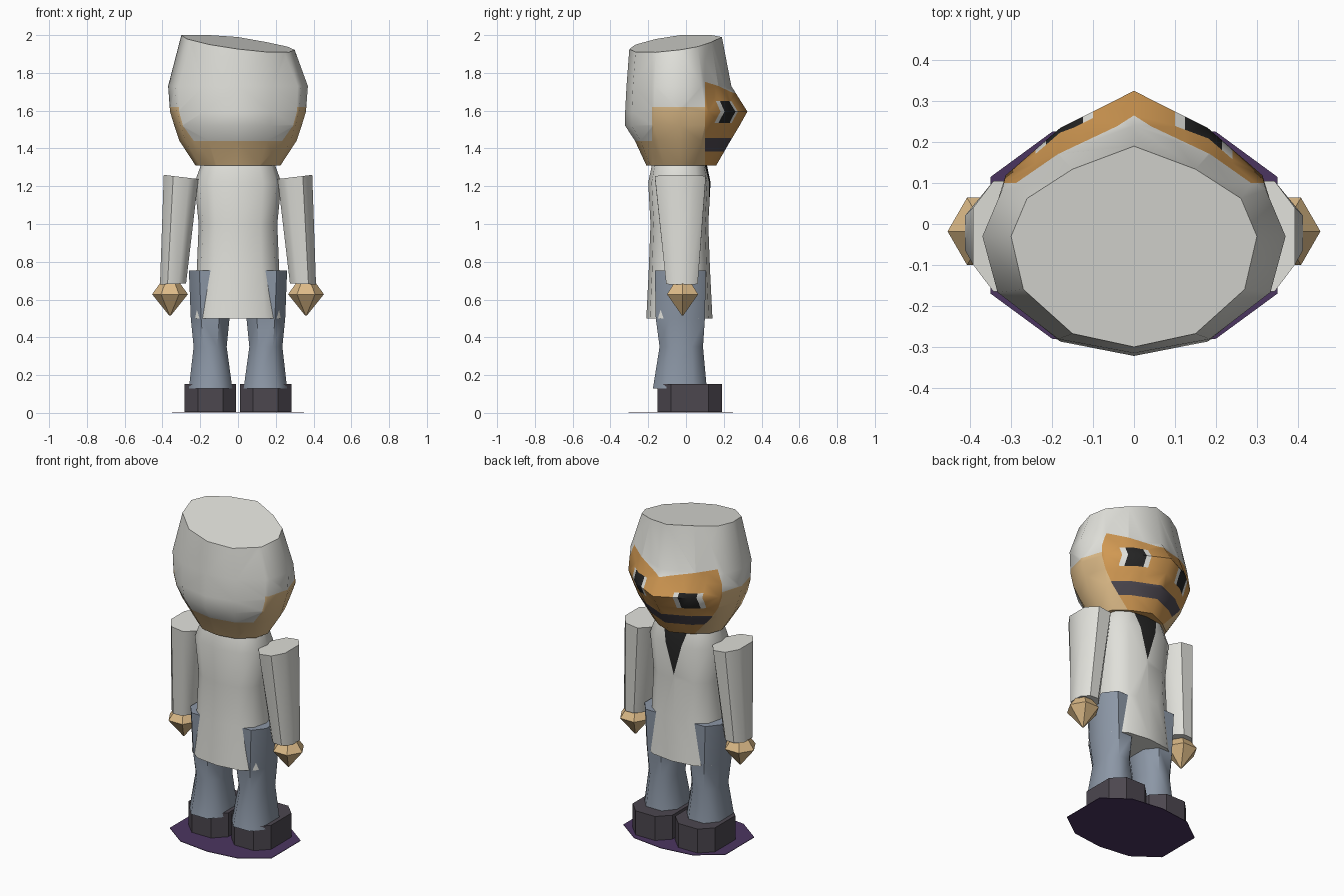
import bpy, bmesh, math
from mathutils import Vector

if "Cube" in bpy.data.objects:
    bpy.data.objects.remove(bpy.data.objects["Cube"])


def mat(name, hex_code):
    m = bpy.data.materials.new(name)
    srgb = [int(hex_code[i:i + 2], 16) / 255 for i in (0, 2, 4)]
    m.diffuse_color = [((c + 0.055) / 1.055) ** 2.4 for c in srgb] + [1]
    m.use_nodes = True
    m.node_tree.nodes["Principled BSDF"].inputs["Base Color"].default_value = m.diffuse_color
    return m


WHITE = mat("white", "E0E0DA")
TAN = mat("tan_skin", "DDBB88")
ORANGE = mat("orange_face", "D09852")
BLACK = mat("black", "242424")
DARK = mat("dark_grey", "4C474F")
BLUE = mat("blue_grey", "8C97A6")
PURPLE = mat("dark_purple", "4B3560")


def loft(rings):
    """Skin a list of point rings into a closed bmesh."""
    bm = bmesh.new()
    rows = [[bm.verts.new(p) for p in r] for r in rings]
    n = len(rows[0])
    for a, b in zip(rows, rows[1:]):
        for i in range(n):
            j = (i + 1) % n
            bm.faces.new((a[i], a[j], b[j], b[i]))
    bm.faces.new(rows[0][::-1])
    bm.faces.new(rows[-1])
    bmesh.ops.recalc_face_normals(bm, faces=bm.faces)
    return bm


def cut(bm, co, no, test):
    """Slice only the faces whose centre passes the test."""
    faces = [f for f in bm.faces if test(f.calc_center_median())]
    geom = set(faces)
    for f in faces:
        geom.update(f.edges)
        geom.update(f.verts)
    bmesh.ops.bisect_plane(bm, geom=list(geom), dist=1e-5,
                           plane_co=Vector(co), plane_no=Vector(no))


def finish(name, bm, mats, angle=50, rule=None):
    if rule:
        for f in bm.faces:
            f.material_index = rule(f.calc_center_median())
    me = bpy.data.meshes.new(name)
    bm.to_mesh(me)
    bm.free()
    for m in mats:
        me.materials.append(m)
    ob = bpy.data.objects.new(name, me)
    bpy.context.collection.objects.link(ob)
    bpy.ops.object.select_all(action='DESELECT')
    ob.select_set(True)
    bpy.context.view_layer.objects.active = ob
    bpy.ops.object.shade_smooth_by_angle(angle=math.radians(angle))
    return ob


def octagon(s, x0, x1, y0, y1, z_in, z_out, cx, cy):
    """Chamfered rectangle on side s, height sloping from inner to outer x."""
    pts = [(x0 + cx, y0), (x1 - cx, y0), (x1, y0 + cy), (x1, y1 - cy),
           (x1 - cx, y1), (x0 + cx, y1), (x0, y1 - cy), (x0, y0 + cy)]
    return [(s * x, y, z_in + (z_out - z_in) * (x - x0) / (x1 - x0)) for x, y in pts]


# Head: twelve-sided rings, pointed towards +y, with a tilted crown
HALF = [(0, 1), (.5, .745), (.87, .42), (1, 0), (.9, -.48), (.5, -.88), (0, -1)]
OUTLINE = HALF + [(-x, y) for x, y in HALF[-2:0:-1]]


def head_ring(z, rx, front, back):
    ring = []
    for u, v in OUTLINE:
        x = u * rx
        y = -.03 + v * ((front + .03) if v > 0 else (-.03 - back))
        ring.append((x, y, z if z else min(2.0, 1.965 + .13 * (y - x))))
    return ring


head = loft([head_ring(1.31, .225, .16, -.21), head_ring(1.44, .31, .235, -.27),
             head_ring(1.52, .337, .283, -.322), head_ring(1.595, .36, .325, -.322),
             head_ring(1.73, .37, .24, -.315), head_ring(0, .30, .19, -.30)])
bmesh.ops.triangulate(head, faces=[f for f in head.faces if len(f.verts) == 4])


def below_top(c):
    return c.z < 1.9


def on_face(c):
    return c.y > .1 and c.z < 1.9


cut(head, (0, .1, 0), (0, 1, 0), below_top)
cut(head, (0, -.18, 0), (0, 1, 0), below_top)
cut(head, (0, 0, 1.62), (0, 0, 1), lambda c: -.18 < c.y < .1)
# Hairline, mouth and eye edges
for s in (-1, 1):
    cut(head, (0, 0, 1.69), (-.22 * s, 0, 1), lambda c: on_face(c) and c.x * s > 0)
for z in (1.385, 1.455):
    cut(head, (0, 0, z), (0, 0, 1), on_face)
EYE_Z = {1: (1.535, 1.65), -1: (1.515, 1.62)}
for s in (-1, 1):
    for x in (.10, .125, .215, .24):
        cut(head, (s * x, 0, 0), (1, 0, 0),
            lambda c: on_face(c) and c.x * s > 0 and 1.455 < c.z < 1.75)
    for z in EYE_Z[s]:
        cut(head, (0, 0, z), (0, 0, 1), lambda c: on_face(c) and .10 < c.x * s < .24)


def head_colour(c):
    if c.y < -.18:
        return 0 if c.z > 1.44 else 1
    if c.y < .1:
        return 0 if c.z > 1.62 else 1
    if c.z > 1.69 + .22 * abs(c.x):
        return 0
    lo, hi = EYE_Z[1 if c.x > 0 else -1]
    if lo < c.z < hi and .10 < abs(c.x) < .24:
        return 3 if .125 < abs(c.x) < .215 else 0
    return 4 if 1.385 < c.z < 1.455 else 2


finish("head", head, [WHITE, TAN, ORANGE, BLACK, DARK], 50, head_colour)


# Coat: squarish oval rings with a black collar wedge on the +y side
def oval(z, rx, ry, cy=-.035, n=12):
    ring = []
    for i in range(n):
        a = 2 * math.pi * i / n
        c, s = math.cos(a), math.sin(a)
        ring.append((rx * math.copysign(abs(c) ** .8, c),
                     cy + ry * math.copysign(abs(s) ** .8, s), z))
    return ring


coat = loft([oval(.5, .25, .175), oval(.76, .218, .162), oval(1.0, .208, .153),
             oval(1.22, .23, .165), oval(1.315, .195, .145)])
for s in (-1, 1):
    cut(coat, (0, 0, 1.03), (-3.5 * s, 0, 1),
        lambda c: c.y > 0 and c.z > .8 and c.z < 1.31)
finish("coat", coat, [WHITE, BLACK], 50,
       lambda c: int(c.y > .05 and c.z < 1.31 and c.z > 1.03 + 3.5 * abs(c.x)))

for s, side in ((-1, "left"), (1, "right")):
    # Sleeves
    arm = loft([octagon(s, .275, .413, -.105, .062, .685, .68, .04, .042),
                octagon(s, .21, .393, -.165, .105, 1.238, 1.26, .05, .066)])
    finish(side + "_sleeve", arm, [WHITE])

    # Hands: six-sided gems
    def hexagon(z, r):
        return [(s * .36 + r * math.cos(math.pi * i / 3),
                 -.018 + r * math.sin(math.pi * i / 3), z) for i in range(6)]
    finish(side + "_hand", loft([hexagon(.515, .004), hexagon(.628, .095),
                                 hexagon(.69, .05)]), [TAN], 30)

    # Trouser legs
    leg = loft([octagon(s, .03, .26, -.175, .11, .13, .13, .06, .07),
                octagon(s, .06, .235, -.14, .09, .35, .35, .05, .06),
                octagon(s, .045, .25, -.16, .10, .5, .5, .055, .07),
                octagon(s, .05, .26, -.165, .105, .755, .755, .055, .07)])
    finish(side + "_trouser_leg", leg, [BLUE])

    # Shoes
    shoe = loft([octagon(s, .01, .283, -.15, .19, z, z, .07, .07) for z in (.004, .153)])
    finish(side + "_shoe", shoe, [DARK], 30)

# Flat base disc
edge = [(0, .25), (.2, .225), (.35, .115), (.35, -.17), (.2, -.28), (0, -.305)]
edge += [(-x, y) for x, y in edge[-2:0:-1]]
finish("base_disc", loft([[(x, y, z) for x, y in edge] for z in (0, .003)]), [PURPLE], 30)
